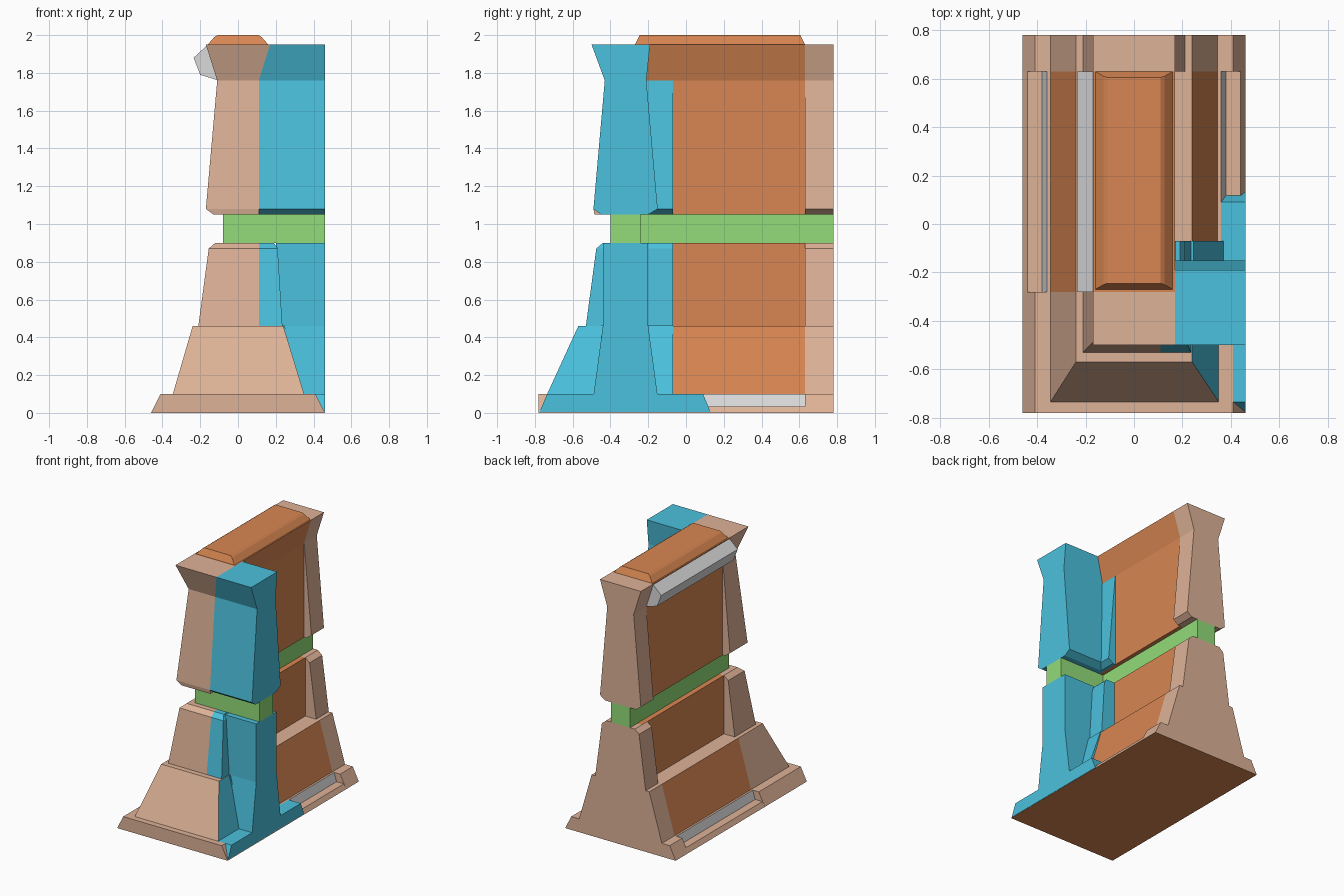
import bpy, bmesh

cube = bpy.data.objects.get("Cube")
if cube:
    bpy.data.objects.remove(cube, do_unlink=True)


def srgb(v):
    v /= 255
    return v / 12.92 if v < 0.04 else ((v + 0.055) / 1.055) ** 2.4


def material(name, r, g, b):
    m = bpy.data.materials.new(name)
    m.use_nodes = True
    col = (srgb(r), srgb(g), srgb(b), 1)
    m.diffuse_color = col
    m.node_tree.nodes["Principled BSDF"].inputs["Base Color"].default_value = col
    return m


sand = material("sand", 222, 178, 151)
orange = material("orange", 216, 134, 82)
blue = material("blue", 75, 193, 221)
green = material("green", 146, 220, 121)
grey = material("light grey", 218, 218, 218)


def finish(name, bm, mats, rule=None):
    bmesh.ops.recalc_face_normals(bm, faces=bm.faces)
    if rule:
        for f in bm.faces:
            f.material_index = rule(f.normal, f.calc_center_median())
    mesh = bpy.data.meshes.new(name)
    bm.to_mesh(mesh)
    bm.free()
    for m in mats:
        mesh.materials.append(m)
    obj = bpy.data.objects.new(name, mesh)
    bpy.context.collection.objects.link(obj)


def stack(name, levels, *mats, rule=None):
    """Solid through rectangles given as (z, x0, x1, y0, y1)."""
    bm = bmesh.new()
    rings = [[bm.verts.new(p) for p in
              ((x0, y0, z), (x1, y0, z), (x1, y1, z), (x0, y1, z))]
             for z, x0, x1, y0, y1 in levels]
    for a, b in zip(rings, rings[1:]):
        for i in range(4):
            j = (i + 1) % 4
            bm.faces.new((a[i], a[j], b[j], b[i]))
    bm.faces.new(rings[0][::-1])
    bm.faces.new(rings[-1])
    finish(name, bm, mats, rule)


def prism(name, profile, y0, y1, *mats, rule=None):
    """Solid from an x-z profile swept along y."""
    bm = bmesh.new()
    a, b = [[bm.verts.new((x, y, z)) for x, z in profile] for y in (y0, y1)]
    n = len(profile)
    for i in range(n):
        j = (i + 1) % n
        bm.faces.new((a[i], a[j], b[j], b[i]))
    bm.faces.new(a)
    bm.faces.new(b[::-1])
    finish(name, bm, mats, rule)


def mirrored(half):
    return half + [(-x, z) for x, z in reversed(half)]


FRONT, BACK, END = -0.28, 0.63, 0.78   # panel limits and rear cut


# Plinth, with a notch and grey strip along the middle
def plinth_rule(n, c):
    if n.z < -0.9:
        return 1
    return 2 if abs(n.x) > 0.5 and abs(c.x) < 0.4 else 0


ends = mirrored([(0.46, 0), (0.41, 0.1)])
notch = mirrored([(0.46, 0), (0.44, 0.035), (0.38, 0.035), (0.36, 0.1)])
for name, prof, a, b in (("plinth_front", ends, -END, FRONT),
                         ("plinth_middle", notch, FRONT, BACK),
                         ("plinth_back", ends, BACK, END)):
    prism(name, prof, a, b, sand, orange, grey, rule=plinth_rule)
stack("arm_plinth", [(0.005, 0.34, 0.46, -0.775, 0.13),
                     (0.1, 0.34, 0.46, -0.735, 0.09)], blue)

# Sloping skirt
stack("skirt_front", [(0.1, -0.345, 0.35, -0.735, FRONT),
                      (0.46, -0.24, 0.24, -0.57, FRONT)],
      sand, blue, rule=lambda n, c: int(n.x > 0.5))
stack("skirt_middle", [(0.1, -0.345, 0.345, FRONT, BACK),
                       (0.46, -0.24, 0.24, FRONT, BACK)],
      sand, orange, rule=lambda n, c: int(abs(n.x) > 0.5))
stack("skirt_back", [(0.1, -0.345, 0.345, BACK, END),
                     (0.46, -0.24, 0.24, BACK, END)], sand)
stack("arm_skirt", [(0.1, 0.2, 0.37, -0.45, -0.07),
                    (0.462, 0.2, 0.245, -0.45, -0.07)], blue)

# Core walls and band
stack("lower_wall", [(0.46, -0.12, 0.12, -0.3, 0.7),
                     (0.9, -0.12, 0.12, -0.3, 0.7)], orange)
stack("upper_wall", [(z, -w, w, FRONT, BACK) for z, w in
                     ((1.05, 0.11), (1.76, 0.11), (1.95, 0.17))], orange)
stack("band", [(z, -0.08, 0.08, -0.4, END) for z in (0.9, 1.05)], green)
stack("arm_band", [(z, 0.07, 0.46, -0.4, -0.24) for z in (0.9, 1.05)], green)

# Pillars: height, half width, front position
LOWER = ((0.46, 0.21, -0.53), (0.87, 0.155, -0.475), (0.9, 0.12, -0.44))
UPPER = ((1.05, 0.13, -0.485), (1.08, 0.17, -0.49),
         (1.76, 0.11, -0.43), (1.95, 0.17, -0.5))
for part, levels in (("lower", LOWER), ("upper", UPPER)):
    stack(part + "_back_pillar",
          [(z, -w, w, BACK, END) for z, w, f in levels], sand)
    stack(part + "_front_pillar",
          [(z, -w, 0.17 if z > 1.9 else 0.11, f, FRONT)
           for z, w, f in levels], sand)

# Blue side arm
stack("lower_corner_pillar",
      [(z, 0.11, x, f, -0.07) for (z, w, f), x in
       zip(LOWER, (0.235, 0.21, 0.19))], blue)
stack("lower_arm", [(0.09, 0.2, 0.46, -0.49, -0.15),
                    (0.46, 0.2, 0.46, -0.44, -0.2),
                    (0.9, 0.2, 0.46, -0.44, -0.2)], blue)
stack("upper_corner_pillar",
      [(z, 0.1, w + 0.002, -0.4, -0.07) for z, w, f in UPPER[:3]], blue)
stack("upper_arm", [(1.05, 0.11, 0.46, -0.45, -0.2),
                    (1.08, 0.11, 0.46, -0.49, -0.15),
                    (1.76, 0.11, 0.46, -0.43, -0.21),
                    (1.95, 0.17, 0.46, -0.5, -0.19)], blue)

# Top cap and rail
stack("top_cap", [(1.95, -0.16, 0.16, -0.27, 0.63),
                  (1.99, -0.125, 0.125, -0.25, 0.61),
                  (2.0, -0.11, 0.11, -0.245, 0.605)], orange)
prism("side_rail", [(-0.165, 1.945), (-0.235, 1.88), (-0.2, 1.79),
                    (-0.11, 1.762)], FRONT, BACK, grey)
